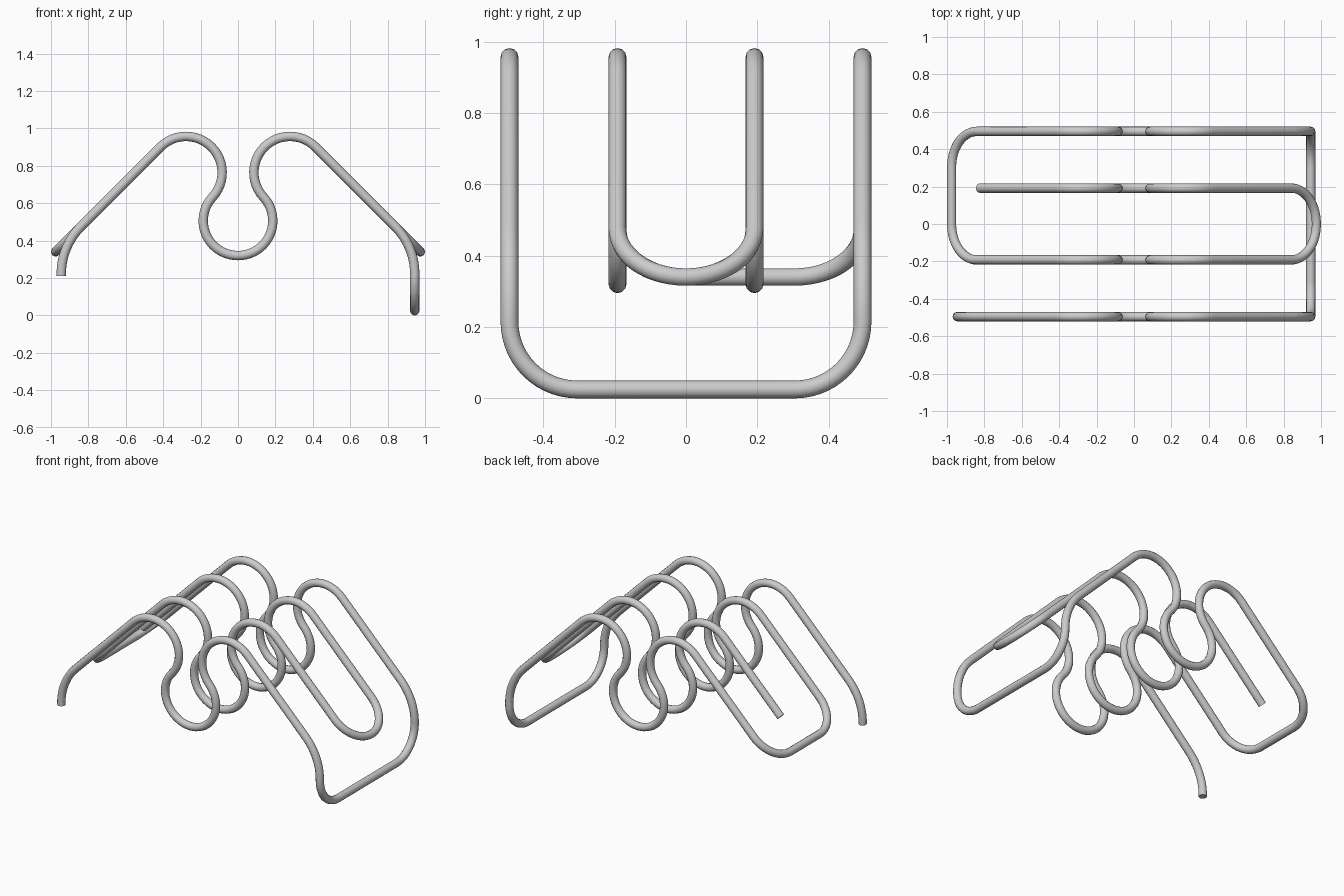
import bpy
from math import sin, cos, tan, atan2, hypot, radians, pi
from mathutils import Vector

if "Cube" in bpy.data.objects:
    bpy.data.objects.remove(bpy.data.objects["Cube"])

WIRE = 0.025                 # wire radius
OUT, INN = 0.495, 0.192      # y of outer and inner strands
HX, HZ = 0.278, 0.764        # hump centre
OZ, OR = 0.506, 0.186        # lower loop centre height and radius
HR = hypot(HX, HZ - OZ) - OR # hump radius, tangent to the loop
SLOPE = HZ + HX + HR * 2 ** 0.5   # slope line: z = SLOPE - |x|


def arc(cx, cz, r, a0, a1, y, n):
    return [Vector((cx + r * cos(a0 + (a1 - a0) * i / n), y,
                    cz + r * sin(a0 + (a1 - a0) * i / n))) for i in range(n + 1)]


def strand(y):
    """Hump - loop - hump, left to right."""
    t = atan2(OZ - HZ, HX)
    left = arc(-HX, HZ, HR, radians(135), t, y, 24)
    loop = arc(0, OZ, OR, pi + t, 2 * pi - t, y, 40)
    right = [Vector((-p.x, p.y, p.z)) for p in reversed(left)]
    return [(p, 0) for p in left + loop[1:-1] + right]


def on_slope(x, y):
    return Vector((x, y, SLOPE - abs(x)))


def fillet(path, n=14):
    """Round every corner that carries a radius."""
    pts = []
    for i, (p, r) in enumerate(path):
        if r == 0:
            pts.append(p)
            continue
        u = (path[i - 1][0] - p).normalized()
        v = (path[i + 1][0] - p).normalized()
        half = u.angle(v) / 2
        c = p + (u + v).normalized() * (r / sin(half))
        a, b = p + u * (r / tan(half)) - c, p + v * (r / tan(half)) - c
        w = pi - 2 * half
        for k in range(n + 1):
            s = k / n
            pts.append(c + (a * sin((1 - s) * w) + b * sin(s * w)) / sin(w))
    return pts


BX, EX = 0.945, 0.975        # vertical legs, slope ends
path = [(Vector((-BX, -OUT, 0.21)), 0), (on_slope(-BX, -OUT), 0.36)]
path += strand(-OUT)
# low bar on the right
path += [(on_slope(BX, -OUT), 0.36), (Vector((BX, -OUT, WIRE)), 0.19),
         (Vector((BX, OUT, WIRE)), 0.19), (on_slope(BX, OUT), 0.36)]
path += strand(OUT)[::-1]
# wide bend on the left
path += [(on_slope(-EX, OUT), 0.19), (on_slope(-EX, -INN), 0.19)]
path += strand(-INN)
# tight U bend on the right
path += [(on_slope(EX, -INN), 0.191), (on_slope(EX, INN), 0.191)]
path += strand(INN)[::-1]
path += [(on_slope(-0.827, INN), 0)]

# sweep the wire
pts = fillet(path)
curve = bpy.data.curves.new("wire_path", 'CURVE')
curve.dimensions = '3D'
curve.bevel_depth = WIRE
curve.bevel_resolution = 4
curve.use_fill_caps = True
spline = curve.splines.new('POLY')
spline.points.add(len(pts) - 1)
for sp, p in zip(spline.points, pts):
    sp.co = (*p, 1)
clip = bpy.data.objects.new("bent_wire_clip", curve)
bpy.context.collection.objects.link(clip)
bpy.context.view_layer.objects.active = clip
clip.select_set(True)
bpy.ops.object.convert(target='MESH')
bpy.ops.object.shade_smooth_by_angle(angle=radians(40))
